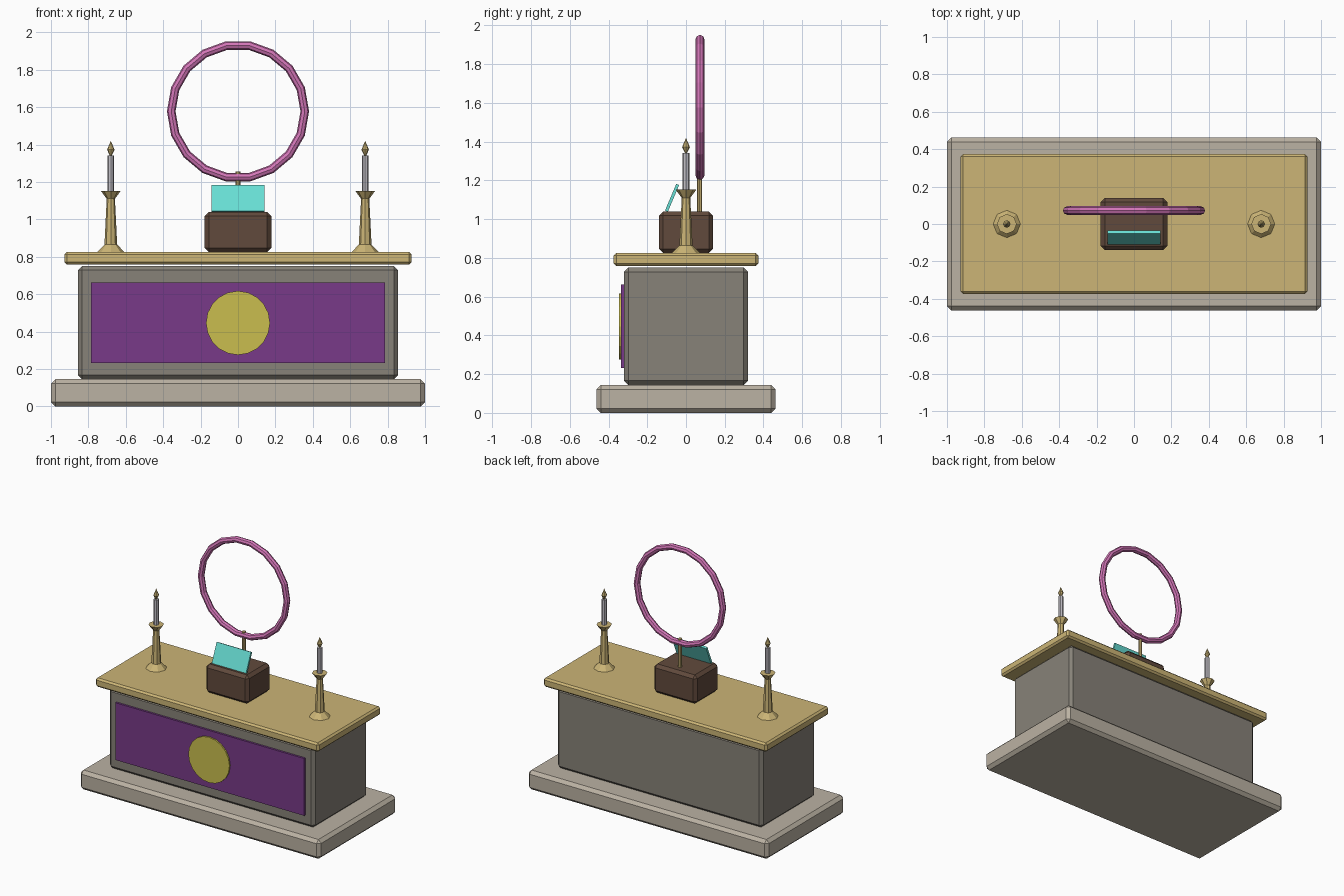
import bpy, bmesh, math
from mathutils import Matrix

if "Cube" in bpy.data.objects:
    bpy.data.objects.remove(bpy.data.objects["Cube"])


def material(name, r, g, b):
    def lin(c):
        c /= 255
        return c / 12.92 if c <= 0.04045 else ((c + 0.055) / 1.055) ** 2.4
    m = bpy.data.materials.new(name)
    m.diffuse_color = (lin(r), lin(g), lin(b), 1)
    m.use_nodes = True
    m.node_tree.nodes["Principled BSDF"].inputs["Base Color"].default_value = m.diffuse_color
    return m


PALE = material("pale_stone", 187, 178, 163)
STONE = material("grey_stone", 135, 130, 120)
GOLD = material("brass", 204, 181, 118)
PURPLE = material("purple_cloth", 120, 58, 136)
YELLOW = material("yellow_emblem", 202, 190, 78)
WOOD = material("dark_wood", 97, 74, 60)
CYAN = material("turquoise", 104, 222, 212)
PINK = material("pink", 212, 118, 184)
WAX = material("candle_wax", 196, 193, 200)


def finish(bm, name, mat):
    bmesh.ops.recalc_face_normals(bm, faces=bm.faces)
    me = bpy.data.meshes.new(name)
    bm.to_mesh(me)
    bm.free()
    me.materials.append(mat)
    ob = bpy.data.objects.new(name, me)
    bpy.context.collection.objects.link(ob)
    return ob


def box(name, mat, size, centre, bevel=0, tilt=0):
    """Box with optional chamfered edges, tilted about x."""
    bm = bmesh.new()
    bmesh.ops.create_cube(bm, size=1, matrix=Matrix.Diagonal((*size, 1)))
    if bevel:
        bmesh.ops.bevel(bm, geom=bm.edges[:], offset=bevel, segments=1,
                        affect='EDGES', profile=0.5)
    ob = finish(bm, name, mat)
    ob.location = centre
    ob.rotation_euler.x = tilt
    return ob


def lathe(name, mat, profile, location, sides=8, turn=(0, 0, 0)):
    """Revolve (radius, height) points; radius 0 makes a tip."""
    bm = bmesh.new()
    rings = []
    for r, z in profile:
        n = sides if r > 0 else 1
        rings.append([bm.verts.new((r * math.cos(math.tau * i / sides),
                                    r * math.sin(math.tau * i / sides), z))
                      for i in range(n)])
    for a, b in zip(rings, rings[1:]):
        for i in range(sides):
            j = (i + 1) % sides
            quad = [a[i % len(a)], a[j % len(a)], b[j % len(b)], b[i % len(b)]]
            bm.faces.new(list(dict.fromkeys(quad)))
    for ring in (rings[0], rings[-1]):
        if len(ring) > 1:
            bm.faces.new(ring)
    ob = finish(bm, name, mat)
    ob.location = location
    ob.rotation_euler = turn
    return ob


# Stone plinth, body and brass table top
box("plinth", PALE, (2, 0.925, 0.145), (0, 0, 0.0725), 0.023)
box("body", STONE, (1.71, 0.64, 0.605), (0, 0, 0.4475), 0.022)
box("table_top", GOLD, (1.856, 0.746, 0.067), (0, 0, 0.7915), 0.013)

# Front cloth panel with round emblem
box("front_panel", PURPLE, (1.57, 0.018, 0.43), (0, -0.326, 0.447))
lathe("emblem", YELLOW, [(0.171, 0), (0.171, 0.012)], (0, -0.334, 0.446), 20,
      (math.pi / 2, 0, 0))

# Wooden box with leaning tablet
box("wooden_box", WOOD, (0.356, 0.28, 0.215), (0, 0, 0.9325), 0.022)
box("tablet", CYAN, (0.285, 0.016, 0.15), (0, -0.072, 1.11), 0, -0.40)

# Post and ring
lathe("ring_post", GOLD, [(0.013, 1.03), (0.013, 1.255)], (0, 0.07, 0))
SEG, TUBE = 18, 8
bm = bmesh.new()
rows = []
for i in range(SEG):
    a = math.tau * i / SEG
    row = []
    for k in range(TUBE):
        t = math.tau * k / TUBE
        r = 0.357 + 0.023 * math.cos(t)
        row.append(bm.verts.new((r * math.cos(a), 0.023 * math.sin(t), r * math.sin(a))))
    rows.append(row)
for i in range(SEG):
    p, q = rows[i], rows[(i + 1) % SEG]
    for k in range(TUBE):
        bm.faces.new((p[k], q[k], q[(k + 1) % TUBE], p[(k + 1) % TUBE]))
ring = finish(bm, "ring", PINK)
ring.location = (0, 0.072, 1.577)

# Candlesticks on both sides
for side, x in (("left", -0.68), ("right", 0.68)):
    lathe(side + "_candlestick", GOLD,
          [(0.073, 0.825), (0.066, 0.832), (0.034, 0.865), (0.022, 1.11), (0.053, 1.152)],
          (x, 0, 0))
    lathe(side + "_candle", WAX, [(0.018, 1.145), (0.018, 1.342)], (x, 0, 0))
    lathe(side + "_flame", GOLD, [(0.005, 1.34), (0.02, 1.372), (0, 1.42)], (x, 0, 0))
